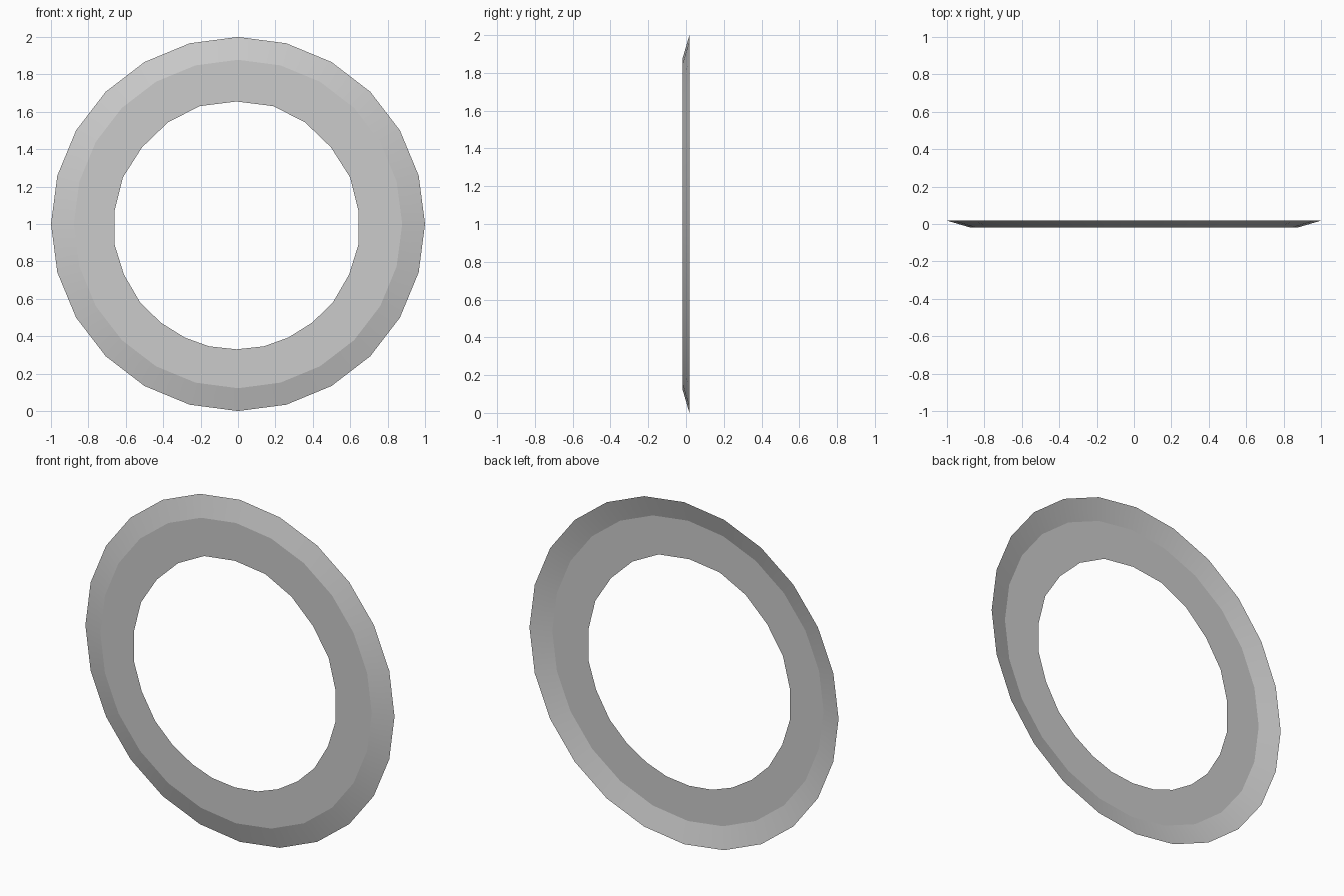
import bpy, bmesh, math

if "Cube" in bpy.data.objects:
    bpy.data.objects.remove(bpy.data.objects["Cube"])

SIDES = 24
FRONT, BACK = -0.018, 0.018


def circle(r, y):
    # regular ring of points, clockwise from the top as seen from the front
    return [(r * math.sin(2 * math.pi * i / SIDES), y,
             1 + r * math.cos(2 * math.pi * i / SIDES)) for i in range(SIDES)]


# slightly uneven hole: right half outline, mirrored to the left
half = [(0, 1.655), (0.198, 1.63), (0.367, 1.543), (0.505, 1.41), (0.607, 1.25),
        (0.652, 1.07), (0.652, 0.89), (0.602, 0.73), (0.515, 0.58),
        (0.405, 0.473), (0.277, 0.393), (0.147, 0.346), (0, 0.33)]
outline = half + [(-x, z) for x, z in half[-2:0:-1]]
hole = [(x - 0.008, FRONT, z) for x, z in outline]

# open sheet: flat face from hole to crease, then a sloped rim
bm = bmesh.new()
rings = [[bm.verts.new(p) for p in ring]
         for ring in (hole, circle(0.878, FRONT), circle(1.0, BACK))]
for a, b in zip(rings, rings[1:]):
    for i in range(SIDES):
        j = (i + 1) % SIDES
        bm.faces.new((a[i], a[j], b[j], b[i]))
bm.normal_update()
for f in bm.faces:
    if f.normal.y > 0:
        f.normal_flip()

mesh = bpy.data.meshes.new("ring_trim")
bm.to_mesh(mesh)
bm.free()
ring = bpy.data.objects.new("ring_trim", mesh)
bpy.context.collection.objects.link(ring)

# smooth rim with a crisp crease
bpy.context.view_layer.objects.active = ring
ring.select_set(True)
bpy.ops.object.shade_smooth_by_angle(angle=math.radians(10))
